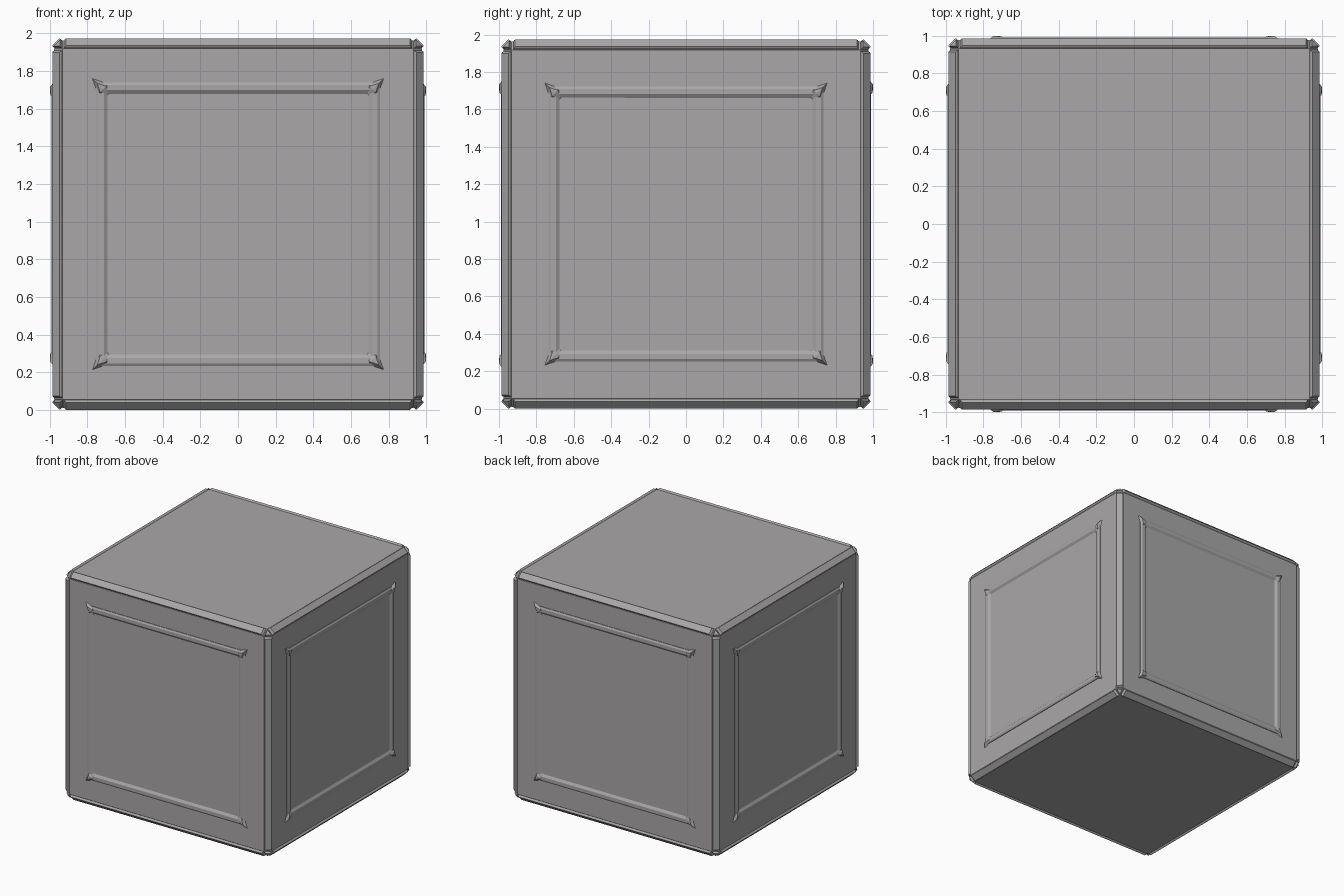
import bpy, bmesh, math
from itertools import product
from mathutils import Matrix, Vector

if "Cube" in bpy.data.objects:
    bpy.data.objects.remove(bpy.data.objects["Cube"])

MID = 0.987      # height of the cube centre
FACE = 0.977     # distance of main faces from the centre
FLAT = 0.932     # half width of the flat part of each face

grey = bpy.data.materials.new("stone grey")
grey.diffuse_color = (0.40, 0.39, 0.392, 1)
grey.use_nodes = True
grey.node_tree.nodes["Principled BSDF"].inputs["Base Color"].default_value = grey.diffuse_color


def finish(bm, name):
    bmesh.ops.recalc_face_normals(bm, faces=bm.faces)
    me = bpy.data.meshes.new(name)
    bm.to_mesh(me)
    bm.free()
    me.materials.append(grey)
    ob = bpy.data.objects.new(name, me)
    ob.location.z = MID
    bpy.context.collection.objects.link(ob)
    return ob


def hull(bm, points):
    vs = [bm.verts.new(p) for p in points]
    r = bmesh.ops.convex_hull(bm, input=vs)
    junk = [v for v in set(r["geom_interior"] + r["geom_unused"])
            if isinstance(v, bmesh.types.BMVert)]
    bmesh.ops.delete(bm, geom=junk, context='VERTS')


def dissolve(bm):
    bmesh.ops.dissolve_limit(bm, angle_limit=0.01, verts=bm.verts, edges=bm.edges)


# Main cube with chamfered edges and corners
bm = bmesh.new()
pts = []
for s in product((-1, 1), repeat=3):
    for a in range(3):
        pts.append([s[i] * (FACE if i == a else FLAT) for i in range(3)])
hull(bm, pts)
dissolve(bm)
finish(bm, "body")

# Raised strips on the twelve chamfers: (near, far, half length)
section = [(FLAT + 0.001, FACE - 0.003, 0.924), (0.941, 0.983, 0.919), (0.949, 0.987, 0.913)]
bm = bmesh.new()
for a in range(3):
    b, c = (a + 1) % 3, (a + 2) % 3
    for sb, sc in product((-1, 1), repeat=2):
        pts = []
        for lo, hi, half in section:
            for (p, q), end in product(((lo, hi), (hi, lo)), (-1, 1)):
                v = [0, 0, 0]
                v[a], v[b], v[c] = end * half, sb * p, sc * q
                pts.append(v)
        hull(bm, pts)
dissolve(bm)
finish(bm, "edge_strips")

# Small raised triangular caps on the eight corners
bm = bmesh.new()
for s in product((-1, 1), repeat=3):
    pts = []
    for tip, rest in ((0.970, 0.932), (0.980, 0.946)):
        for a in range(3):
            pts.append([s[i] * (tip if i == a else rest) for i in range(3)])
    hull(bm, pts)
dissolve(bm)
finish(bm, "corner_caps")

# Raised frame with mitred corner wedges on each of the four sides
profile = [(0.735, 0.97), (0.735, 0.982), (0.722, 0.990), (0.695, 0.990), (0.665, 0.97)]
for k, name in enumerate(("front", "right", "back", "left")):
    grow = 1.025 if k % 2 == 0 else 1.0
    bm = bmesh.new()
    rings = [[bm.verts.new((u * r * grow, -d, v * r * grow))
              for u, v in ((-1, -1), (1, -1), (1, 1), (-1, 1))] for r, d in profile]
    for i, ring in enumerate(rings):
        nxt = rings[(i + 1) % len(rings)]
        for j in range(4):
            m = (j + 1) % 4
            bm.faces.new((ring[j], ring[m], nxt[m], nxt[j]))
    for u, v in product((-1, 1), repeat=2):
        pts = []
        # Points run from the outer tip inward along the corner diagonal
        for x, z, d in ((0.757, 0.757, 0.975), (0.73, 0.73, 0.999), (0.70, 0.70, 0.999),
                        (0.725, 0.665, 0.975), (0.665, 0.725, 0.975),
                        (0.715, 0.685, 0.996), (0.685, 0.715, 0.996),
                        (0.668, 0.668, 0.975)):
            pts.append((u * x * grow, -d, v * z * grow))
        hull(bm, pts)
    bmesh.ops.rotate(bm, verts=bm.verts, cent=(0, 0, 0),
                     matrix=Matrix.Rotation(k * math.pi / 2, 3, 'Z'))
    finish(bm, name + "_frame")
